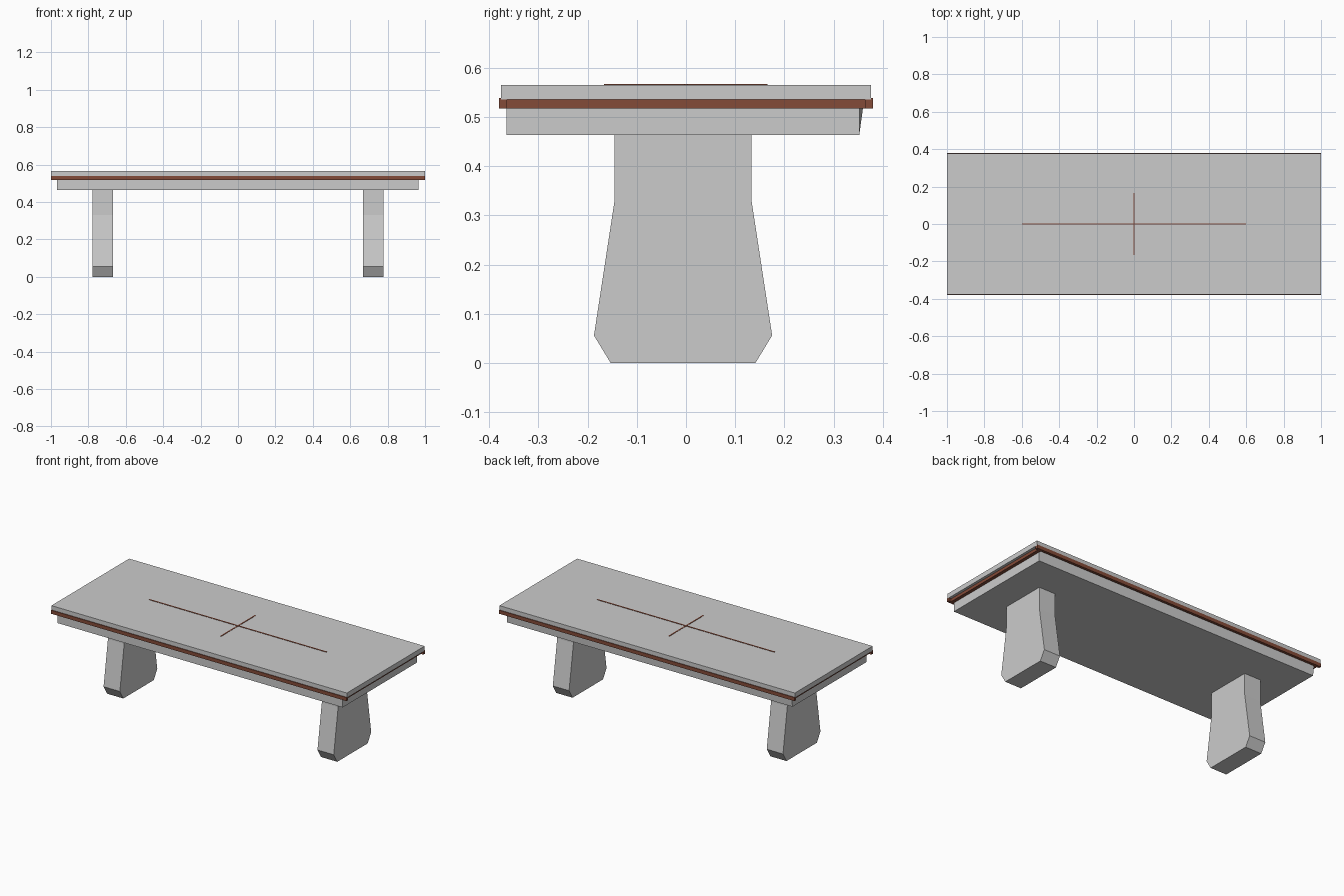
import bpy

if "Cube" in bpy.data.objects:
    bpy.data.objects.remove(bpy.data.objects["Cube"])

rust = bpy.data.materials.new("rust_trim")
rust.diffuse_color = (0.23, 0.07, 0.04, 1)
rust.use_nodes = True
rust.node_tree.nodes["Principled BSDF"].inputs["Base Color"].default_value = rust.diffuse_color


def make(name, verts, faces, mat=None):
    me = bpy.data.meshes.new(name)
    me.from_pydata(verts, [], faces)
    me.update()
    ob = bpy.data.objects.new(name, me)
    bpy.context.collection.objects.link(ob)
    if mat:
        me.materials.append(mat)
    return ob


def prism(name, outline, x0, x1, mat=None):
    """Extrude a counter-clockwise (y, z) outline along x."""
    n = len(outline)
    verts = [(x, y, z) for x in (x0, x1) for y, z in outline]
    faces = [tuple(reversed(range(n))), tuple(range(n, 2 * n))]
    faces += [(i, (i + 1) % n, n + (i + 1) % n, n + i) for i in range(n)]
    return make(name, verts, faces, mat)


def box(name, x0, x1, y0, y1, z0, z1, mat=None):
    return prism(name, [(y0, z0), (y1, z0), (y1, z1), (y0, z1)], x0, x1, mat)


# Stone top and the narrower slab beneath it
box("table_top", -1, 1, -0.376, 0.376, 0.535, 0.565)
under = box("under_slab", -0.967, 0.964, -0.365, 0.352, 0.463, 0.536)
under.data.vertices[2].co.y = 0.362  # slightly uneven back corner

# Coloured trim around the edge
for side, s in (("front", -1), ("back", 1)):
    a, b = sorted((s * 0.364, s * 0.38))
    box(side + "_trim", -1, 1, a, b, 0.517, 0.539, rust)
for side, s in (("left", -1), ("right", 1)):
    a, b = sorted((s * 0.962, s * 0.984))
    box(side + "_trim", a, b, -0.364, 0.364, 0.517, 0.5355, rust)

# Cross inlay on the top
box("long_inlay", -0.6, 0.6, -0.004, 0.004, 0.56, 0.567, rust)
box("cross_inlay", -0.004, 0.004, -0.167, 0.166, 0.56, 0.5665, rust)

# Flared legs with chamfered feet
half = [(0.147, 0), (0.181, 0.056), (0.139, 0.331), (0.139, 0.465)]
outline = [(y - 0.006, z) for y, z in half]
outline += [(-y - 0.006, z) for y, z in reversed(half)]
for side, x in (("left", -0.724), ("right", 0.724)):
    prism(side + "_leg", outline, x - 0.055, x + 0.055)
